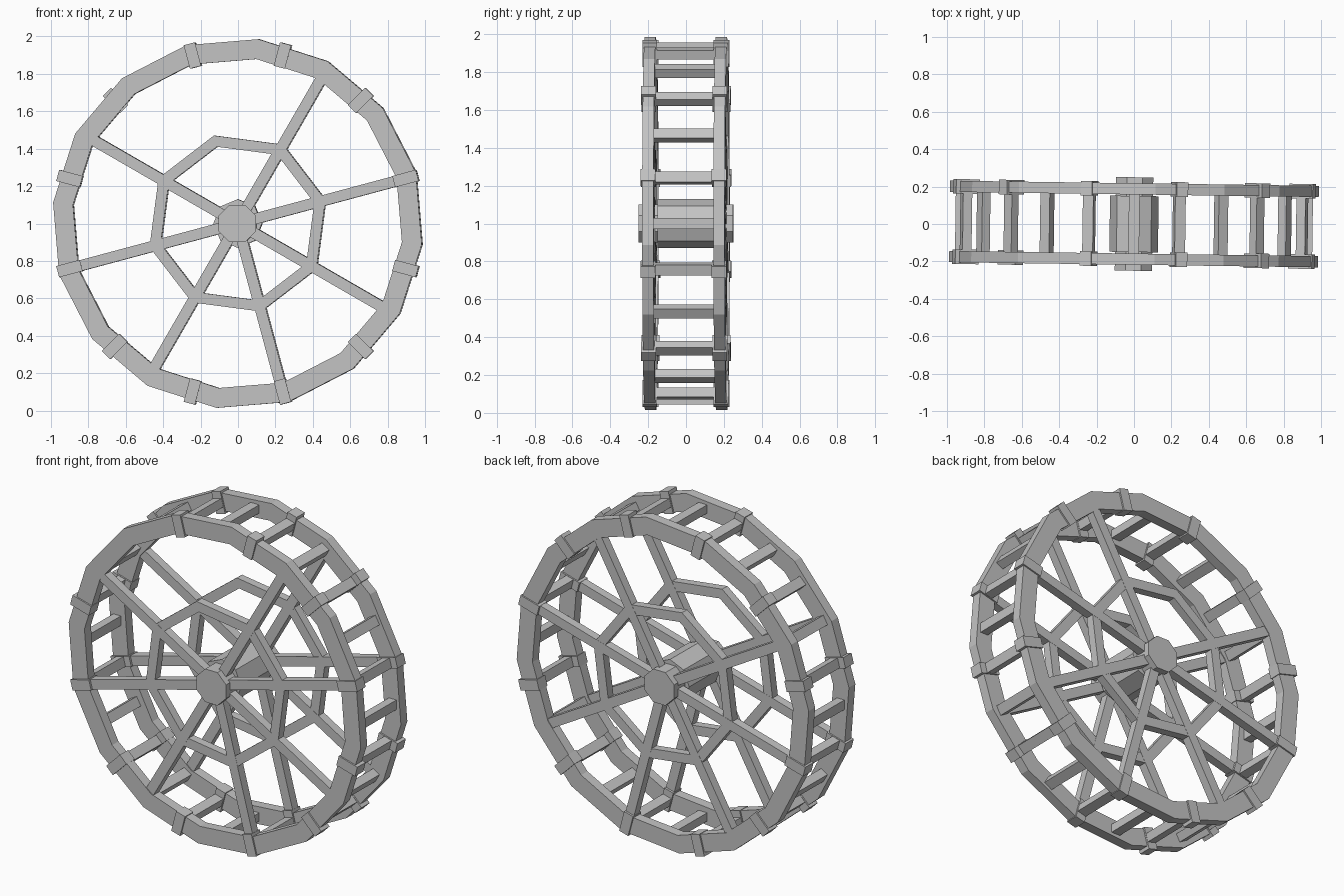
import bpy, bmesh
from math import radians, cos, sin, pi
from mathutils import Matrix, Vector

old = bpy.data.objects.get("Cube")
if old:
    bpy.data.objects.remove(old)

mat = bpy.data.materials.new("weathered_grey")
mat.use_nodes = True
GREY = (0.55, 0.55, 0.55, 1)
mat.diffuse_color = GREY
mat.node_tree.nodes["Principled BSDF"].inputs["Base Color"].default_value = GREY

# Whole wheel sits at axle height, turned very slightly about the vertical
PLACE = Matrix.Translation((0, 0, 1)) @ Matrix.Rotation(radians(-0.8), 4, 'Z')
SIDE = 0.188


def finish(bm, name):
    bmesh.ops.recalc_face_normals(bm, faces=bm.faces)
    bm.transform(PLACE)
    mesh = bpy.data.meshes.new(name)
    bm.to_mesh(mesh)
    bm.free()
    mesh.materials.append(mat)
    obj = bpy.data.objects.new(name, mesh)
    bpy.context.collection.objects.link(obj)


def ring(name, sides, start, r_in, r_out, y, depth):
    """Flat polygonal hoop around the axle."""
    bm = bmesh.new()
    loops = []
    for i in range(sides):
        a = radians(start) + 2 * pi * i / sides
        loops.append([bm.verts.new((r * cos(a), y + d, r * sin(a)))
                      for r, d in ((r_in, -depth / 2), (r_out, -depth / 2),
                                   (r_out, depth / 2), (r_in, depth / 2))])
    for i in range(sides):
        a, b = loops[i], loops[(i + 1) % sides]
        for k in range(4):
            n = (k + 1) % 4
            bm.faces.new((a[k], a[n], b[n], b[k]))
    finish(bm, name)


def radial_box(name, angle, r0, r1, width, y, depth):
    """Box pointing outward from the axle at the given angle."""
    bm = bmesh.new()
    m = (Matrix.Rotation(radians(-angle), 4, 'Y')
         @ Matrix.Translation(((r0 + r1) / 2, y, 0))
         @ Matrix.Diagonal((r1 - r0, depth, width, 1)))
    bmesh.ops.create_cube(bm, size=1, matrix=m)
    finish(bm, name)


def drum(name, radius, start, length):
    """Eight-sided solid along the axle."""
    bm = bmesh.new()
    angles = [radians(start + 45 * i) for i in range(8)]
    face = bm.faces.new([bm.verts.new((radius * cos(a), -length / 2, radius * sin(a)))
                         for a in angles])
    out = bmesh.ops.extrude_face_region(bm, geom=[face], use_keep_orig=True)
    verts = [v for v in out["geom"] if isinstance(v, bmesh.types.BMVert)]
    bmesh.ops.translate(bm, verts=verts, vec=Vector((0, length, 0)))
    finish(bm, name)


# Hub
drum("hub_barrel", 0.13, 0, 0.3)
drum("axle", 0.108, 22.5, 0.5)

for side, y in (("front", -SIDE), ("back", SIDE)):
    # Outer rim and inner brace ring
    ring(side + "_rim", 16, 83.5, 0.885, 0.992, y, 0.06)
    ring(side + "_brace_ring", 8, 15, 0.425, 0.487, y, 0.05)

    # Spokes, with one gap near the top
    for angle in range(15, 375, 45):
        if angle != 105:
            radial_box(side + "_spoke", angle, 0.08, 0.9, 0.058, y, 0.052)

    # Clamps around the rim
    for angle in range(15, 375, 30):
        if not (side == "front" and angle == 135):
            radial_box(side + "_rim_clamp", angle, 0.865, 0.995, 0.062, y, 0.078)

# Rungs joining the two rims
for angle in range(0, 360, 15):
    radial_box("rung", angle, 0.905, 0.955, 0.058, 0, 2 * SIDE)
